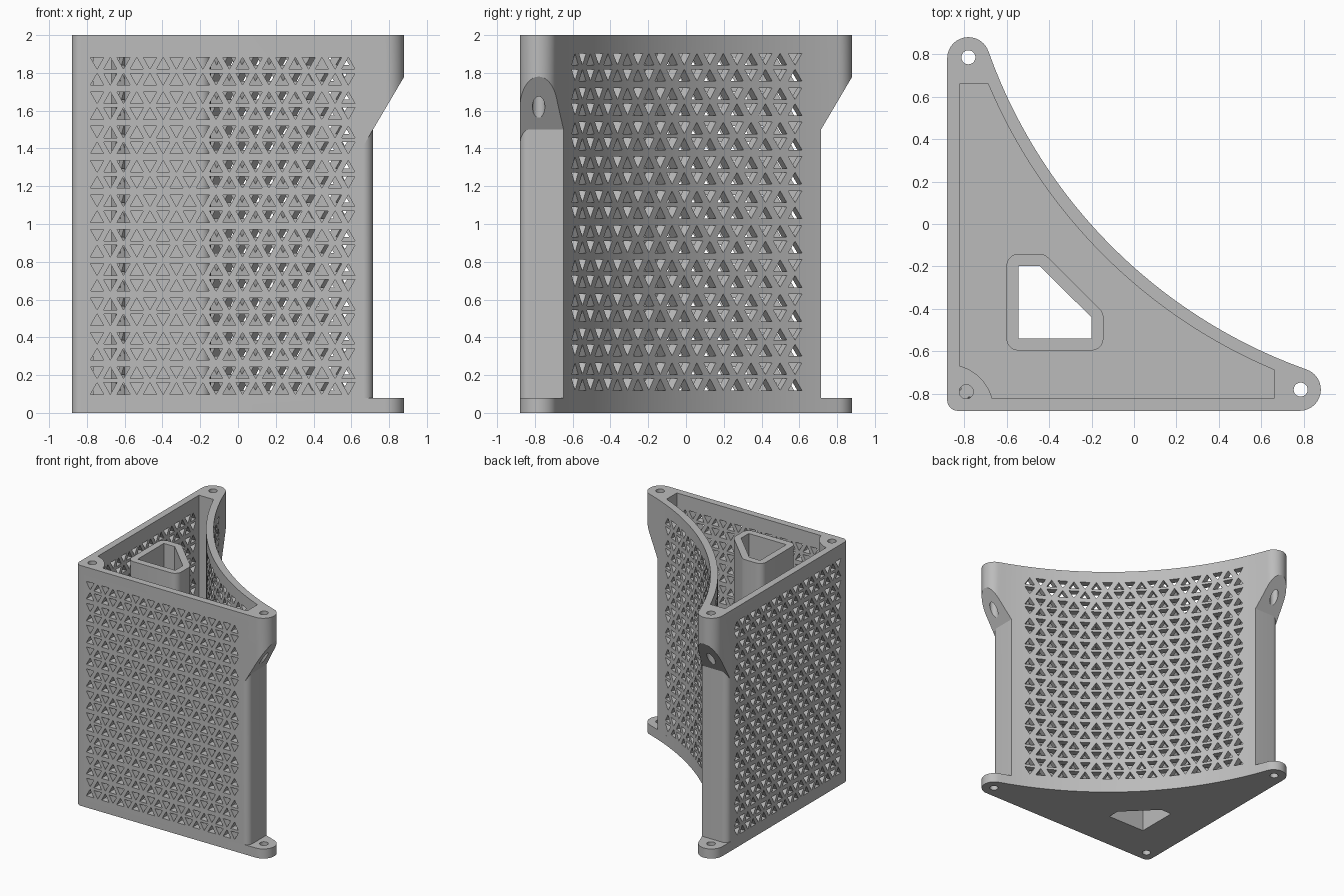
import bpy, bmesh, math
from mathutils import Vector

old = bpy.data.objects.get("Cube")
if old:
    bpy.data.objects.remove(old)

# Shared dimensions
C, R = 1.64, 2.468           # centre and radius of the concave wall
WALL, BASE, TOP = 0.057, 0.08, 2.0
EDGE, LOBE, END = 0.88, 0.78, 0.715

grey = bpy.data.materials.new("light_grey")
grey.use_nodes = True
grey.diffuse_color = (0.5, 0.5, 0.5, 1)
grey.node_tree.nodes["Principled BSDF"].inputs["Base Color"].default_value = (0.5, 0.5, 0.5, 1)


def arc(cx, cy, r, a0, a1, n):
    """Points along an arc, angles in degrees."""
    angles = [math.radians(a0 + (a1 - a0) * i / n) for i in range(n + 1)]
    return [(cx + r * math.cos(a), cy + r * math.sin(a)) for a in angles]


def add_prism(bm, points, push):
    """Closed prism from a ring of 3D points pushed along a vector."""
    near = [bm.verts.new(p) for p in points]
    far = [bm.verts.new(Vector(p) + Vector(push)) for p in points]
    bm.faces.new(near)
    bm.faces.new(far[::-1])
    for i in range(len(near)):
        j = (i + 1) % len(near)
        bm.faces.new((near[j], near[i], far[i], far[j]))


def finish(name, bm):
    bmesh.ops.recalc_face_normals(bm, faces=bm.faces[:])
    mesh = bpy.data.meshes.new(name)
    bm.to_mesh(mesh)
    bm.free()
    mesh.materials.append(grey)
    obj = bpy.data.objects.new(name, mesh)
    bpy.context.collection.objects.link(obj)
    return obj


def extrude(name, outline, z0, z1):
    bm = bmesh.new()
    add_prism(bm, [(x, y, z0) for x, y in outline], (0, 0, z1 - z0))
    return finish(name, bm)


def combine(target, tool, operation):
    """Apply a boolean, then drop the tool."""
    tool.hide_render = True
    mod = target.modifiers.new("cut", 'BOOLEAN')
    mod.operation, mod.solver, mod.object = operation, 'MANIFOLD', tool
    bpy.context.view_layer.objects.active = target
    bpy.ops.object.modifier_apply(modifier=mod.name)
    bpy.data.objects.remove(tool)


def swap(p):
    return (p[1], p[0], p[2])


def concave(r, end_x, n=64):
    """Concave curve between x = end_x and its mirror across the diagonal."""
    a = math.degrees(math.acos((C - end_x) / r))
    return arc(C, C, r, 180 + a, 270 - a, n)


corner = arc(-0.83, -0.83, 0.05, 180, 270, 8)

# Full footprint with the two screw lobes
tangent = math.degrees(math.atan2(C + LOBE, C - LOBE))
footprint = (arc(LOBE, -LOBE, 0.1, -90, tangent, 20)
             + arc(C, C, R, 180 + tangent, 270 - tangent, 64)[1:-1]
             + arc(-LOBE, LOBE, 0.1, 90 - tangent, 180, 20) + corner)
housing = extrude("housing", footprint, 0, TOP)

# Recess under each top lobe, with the sloped underside
for flip in (False, True):
    side = [(0.6, -1, BASE), (1, -1, BASE), (1, -1, 1.984), (0.6, -1, 1.305)]
    push = (0, 0.6, 0)
    if flip:
        side, push = [swap(p) for p in side], swap(push)
    bm = bmesh.new()
    add_prism(bm, side, push)
    combine(housing, finish("recess", bm), 'DIFFERENCE')

# Main body between the recesses
r = 0.05
core = (arc(END - r, r - EDGE, r, -90, 0, 8) + concave(R, END)
        + arc(r - EDGE, END - r, r, 90, 180, 8) + corner)
combine(housing, extrude("core", core, 0, TOP), 'UNION')

# Hollow inside
cavity = [(-0.822, -0.822), (0.66, -0.822)] + concave(R + WALL, 0.66) + [(-0.822, 0.66)]
combine(housing, extrude("cavity", cavity, BASE, TOP + 0.1), 'DIFFERENCE')

# Corner boss
boss = [(-0.85, -0.85)] + arc(-EDGE, -EDGE, 0.22, 8, 82, 12)
combine(housing, extrude("corner_boss", boss, 0.04, TOP), 'UNION')

# Hollow five-sided post
duct = [(-0.545, -0.54), (-0.2, -0.54), (-0.2, -0.44), (-0.445, -0.197), (-0.545, -0.197)]
turns = (180, 270), (270, 360), (0, 45), (45, 90), (90, 180)
post = [p for (x, y), (a, b) in zip(duct, turns) for p in arc(x, y, 0.056, a, b, 5)]
combine(housing, extrude("post", post, 0.04, TOP), 'UNION')
combine(housing, extrude("duct", duct, -0.1, TOP + 0.1), 'DIFFERENCE')

# Screw holes: through the lobes, blind in the corner
for x, y, z0, z1 in ((LOBE + 0.005, -LOBE, -0.1, 2.1), (-LOBE, LOBE + 0.005, -0.1, 2.1),
                     (-0.79, -0.79, 1.7, 2.1), (-0.79, -0.79, -0.1, 0.3)):
    combine(housing, extrude("screw_hole", arc(x, y, 0.033, 0, 345, 23), z0, z1), 'DIFFERENCE')


def triangles(columns, pitch, half, z_top):
    """Alternating triangles in mirrored row pairs, as lists of (u, z)."""
    for row in range(20):
        z = z_top - (row // 2) * 0.182 - (row % 2) * 0.084
        for col in range(columns):
            h = 0.031 * (1 if (row + col) % 2 else -1)
            u = col * pitch
            yield [(u - half, z - h), (u + half, z - h), (u, z + h)]


# Triangle grilles in the two flat walls
for flip in (False, True):
    bm = bmesh.new()
    for tri in triangles(20, 0.07, 0.035, 1.851):
        ring = [(u - 0.746, -0.95, z) for u, z in tri]
        push = (0, 0.135, 0)
        if flip:
            ring, push = [swap(p) for p in ring], swap(push)
        add_prism(bm, ring, push)
    combine(housing, finish("flat_grille", bm), 'DIFFERENCE')

# Triangle grille in the concave wall
bm = bmesh.new()
step = math.radians(39) / 19
for tri in triangles(20, step, 0.0165, 1.872):
    ring, outer = [], []
    mid = math.radians(205.5) + sum(u for u, z in tri) / 3
    push = Vector((math.cos(mid), math.sin(mid), 0))
    for u, z in tri:
        a = math.radians(205.5) + u
        ring.append((C + 2.43 * math.cos(a), C + 2.43 * math.sin(a), z))
    add_prism(bm, ring, push * 0.12)
combine(housing, finish("concave_grille", bm), 'DIFFERENCE')

# Smooth the curves, keep the edges sharp
bpy.ops.object.select_all(action='DESELECT')
housing.select_set(True)
bpy.context.view_layer.objects.active = housing
bpy.ops.object.shade_smooth_by_angle(angle=math.radians(25))
